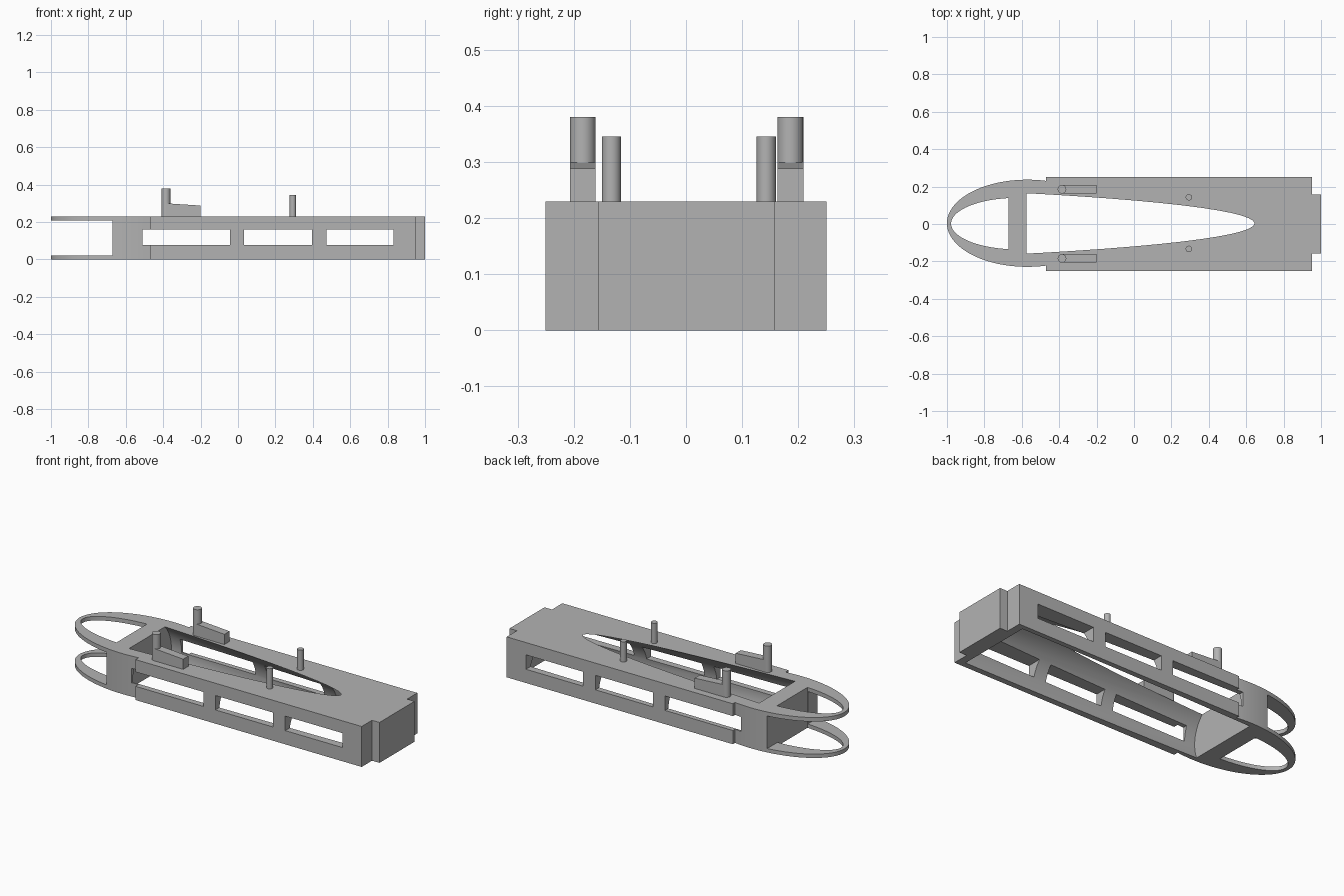
import bpy, bmesh, math
from mathutils import Vector

if "Cube" in bpy.data.objects:
    bpy.data.objects.remove(bpy.data.objects["Cube"])

grey = bpy.data.materials.new("plain_grey")
grey.diffuse_color = (0.45, 0.45, 0.45, 1)
grey.use_nodes = True
grey.node_tree.nodes["Principled BSDF"].inputs["Base Color"].default_value = grey.diffuse_color


def loft(name, low, high):
    """Closed solid between two matching rings of points."""
    bm = bmesh.new()
    a = [bm.verts.new(p) for p in low]
    b = [bm.verts.new(p) for p in high]
    n = len(a)
    bm.faces.new(a)
    bm.faces.new(b)
    for i in range(n):
        j = (i + 1) % n
        bm.faces.new((a[i], a[j], b[j], b[i]))
    bmesh.ops.recalc_face_normals(bm, faces=bm.faces)
    me = bpy.data.meshes.new(name)
    bm.to_mesh(me)
    bm.free()
    me.materials.append(grey)
    ob = bpy.data.objects.new(name, me)
    bpy.context.collection.objects.link(ob)
    return ob


def prism(name, outline, z0, z1):
    return loft(name, [(x, y, z0) for x, y in outline],
                [(x, y, z1) for x, y in outline])


def box(name, x0, x1, y0, y1, z0, z1):
    return prism(name, [(x0, y0), (x1, y0), (x1, y1), (x0, y1)], z0, z1)


def arc(cx, cy, a, b, x_end, n):
    """Left part of an ellipse, from its upper to its lower end at x_end."""
    t0 = math.acos((x_end - cx) / a)
    return [(cx + a * math.cos(t), cy + b * math.sin(t))
            for t in (t0 + (2 * math.pi - 2 * t0) * i / n for i in range(n + 1))]


def smooth(ob):
    bpy.ops.object.select_all(action='DESELECT')
    ob.select_set(True)
    bpy.context.view_layer.objects.active = ob
    bpy.ops.object.shade_smooth_by_angle(angle=math.radians(30))


def cut(ob, cutters):
    for c in cutters:
        mod = ob.modifiers.new("cut", 'BOOLEAN')
        mod.operation = 'DIFFERENCE'
        mod.solver = 'EXACT'
        mod.object = c
    bpy.context.view_layer.update()
    deps = bpy.context.evaluated_depsgraph_get()
    me = bpy.data.meshes.new_from_object(ob.evaluated_get(deps))
    ob.modifiers.clear()
    ob.data = me
    for c in cutters:
        bpy.data.objects.remove(c)


H = 0.23       # deck height
W = 0.25       # half width
CY = 0.004     # slight sideways offset of the rounded end

# Body: rounded end, straight sides and a narrower block at the far end
outline = arc(-0.57, CY, 0.43, 0.233, -0.47, 72)
outline += [(-0.47, -W), (0.953, -W), (0.953, -0.157), (1, -0.157),
            (1, 0.158), (0.953, 0.158), (0.953, W), (-0.47, W)]
body = prism("body", outline, 0, H)

# Gap between the two hoops, and the hole inside them
gap = box("gap_cutter", -1.1, -0.672, -0.4, 0.4, 0.022, 0.207)
hoop_hole = prism("hoop_cutter", arc(-0.62, 0.002, 0.358, 0.138, -0.67, 56), -0.1, 0.4)

# Sloping round channel underneath, breaking through the deck as a long taper
R, SLOPE, TIP = 0.22, 0.058, 0.645


def channel_ring(x):
    zc = H - R + SLOPE * (TIP - x)
    return [Vector((x, 0.003 + R * math.cos(t), zc + R * math.sin(t)))
            for t in (2 * math.pi * i / 96 for i in range(96))]


channel = loft("channel_cutter", channel_ring(-0.575), channel_ring(0.91))

# Side windows, straight through both walls
windows = [box("window_cutter", a, b, -0.4, 0.4, 0.078, 0.16)
           for a, b in ((-0.51, -0.043), (0.033, 0.395), (0.472, 0.832))]
cut(body, [gap, hoop_hole, channel] + windows)
smooth(body)


def post(name, x, y, r, z0, z1):
    ring = [(x + r * math.cos(t), y + r * math.sin(t))
            for t in (2 * math.pi * i / 32 for i in range(32))]
    smooth(prism(name, ring, z0, z1))


# Deck fittings on both sides
for label, y_block, y_peg in (("front", -0.184, -0.133), ("back", 0.186, 0.143)):
    profile = [(-0.385, H), (-0.2, H), (-0.2, 0.288), (-0.385, 0.3)]
    loft(label + "_deck_block",
         [(x, y_block - 0.023, z) for x, z in profile],
         [(x, y_block + 0.023, z) for x, z in profile])
    post(label + "_tall_post", -0.385, y_block, 0.023, H, 0.38)
    post(label + "_short_post", 0.293, y_peg, 0.017, H, 0.345)
